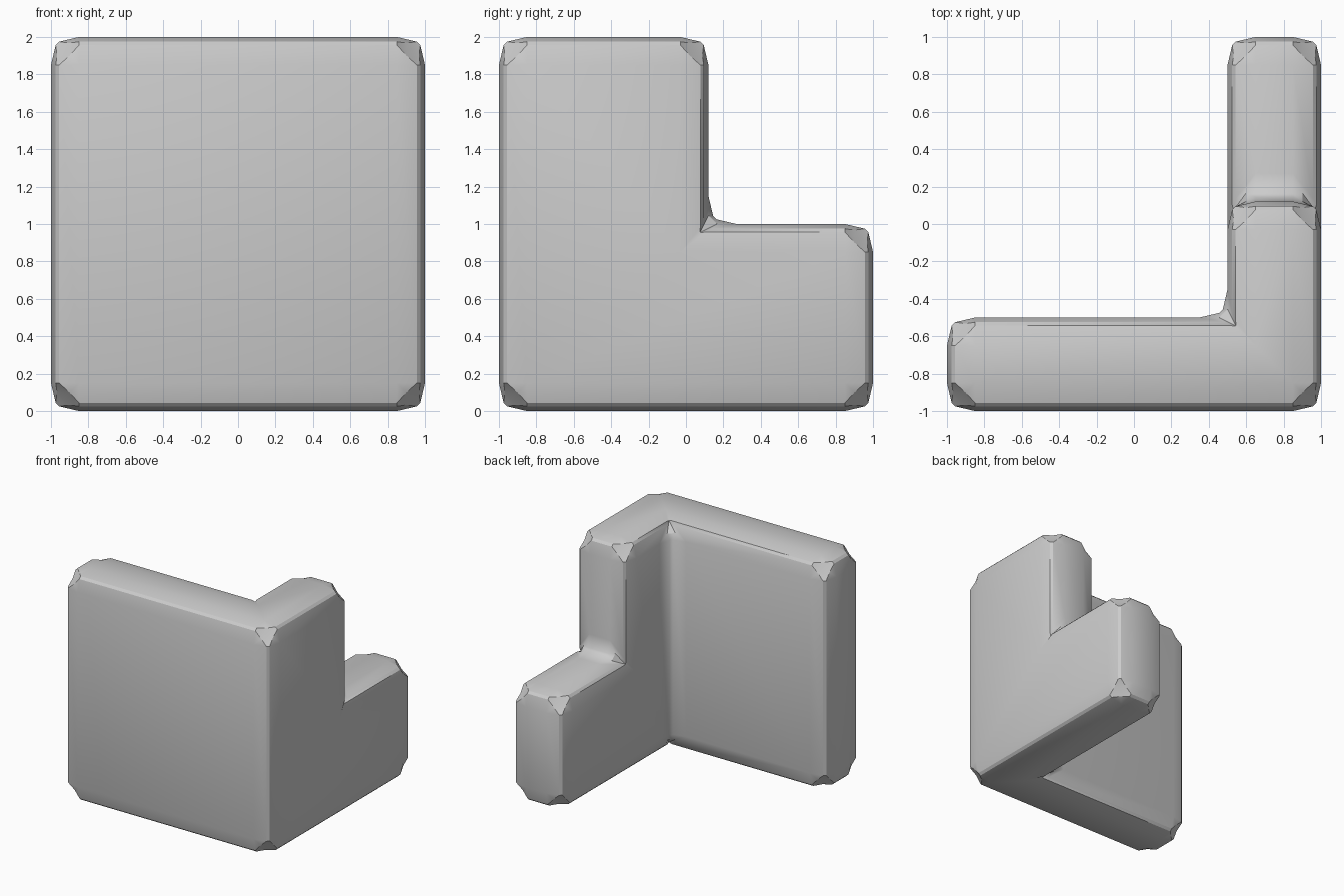
import bpy, bmesh, math

if "Cube" in bpy.data.objects:
    bpy.data.objects.remove(bpy.data.objects["Cube"])

bm = bmesh.new()


def extrude_x(points, x, dx):
    """Closed prism from a (y, z) outline."""
    a = [bm.verts.new((x, y, z)) for y, z in points]
    b = [bm.verts.new((x + dx, y, z)) for y, z in points]
    n = len(points)
    bm.faces.new(a[::-1])
    bm.faces.new(b)
    for i in range(n):
        j = (i + 1) % n
        bm.faces.new((a[i], a[j], b[j], b[i]))


# Stepped side wall, in two strips so the front wall can grow from the first
front_strip = [(-1, 0), (-.5, 0), (-.5, 2), (-1, 2)]
side_strip = [(-.5, 0), (1, 0), (1, 1), (.12, 1), (.12, 2), (-.5, 2)]
extrude_x(front_strip, .5, .5)
extrude_x(side_strip, .5, .5)
# Front wall
extrude_x(front_strip, -1, 1.5)

# Weld the strips and drop interior and coplanar seams
bmesh.ops.remove_doubles(bm, verts=bm.verts, dist=1e-4)
inner = []
for f in bm.faces:
    c = f.calc_center_median()
    hidden_x = abs(f.normal.x) > .9 and abs(c.x - .5) < .01 and c.y < -.5
    hidden_y = abs(f.normal.y) > .9 and abs(c.y + .5) < .01 and c.x > .5
    if hidden_x or hidden_y:
        inner.append(f)
bmesh.ops.delete(bm, geom=inner, context='FACES')
bmesh.ops.recalc_face_normals(bm, faces=bm.faces)
bmesh.ops.dissolve_limit(bm, angle_limit=math.radians(2), verts=bm.verts, edges=bm.edges)

mesh = bpy.data.meshes.new("corner_wall")
bm.to_mesh(mesh)
bm.free()
wall = bpy.data.objects.new("corner_wall", mesh)
bpy.context.collection.objects.link(wall)

# Worn stone edges: two shallow slopes with a narrow strip between
bev = wall.modifiers.new("edge_bevel", 'BEVEL')
bev.width = .15
bev.segments = 3
bev.limit_method = 'ANGLE'
bev.profile_type = 'CUSTOM'
prof = bev.custom_profile
prof.points.add(.833, .71)
prof.points.add(.71, .833)
for p in prof.points:
    p.handle_type_1 = p.handle_type_2 = 'VECTOR'
prof.update()

bpy.context.view_layer.objects.active = wall
wall.select_set(True)
bpy.ops.object.modifier_apply(modifier=bev.name)
bpy.ops.object.shade_smooth_by_angle(angle=math.radians(30))
